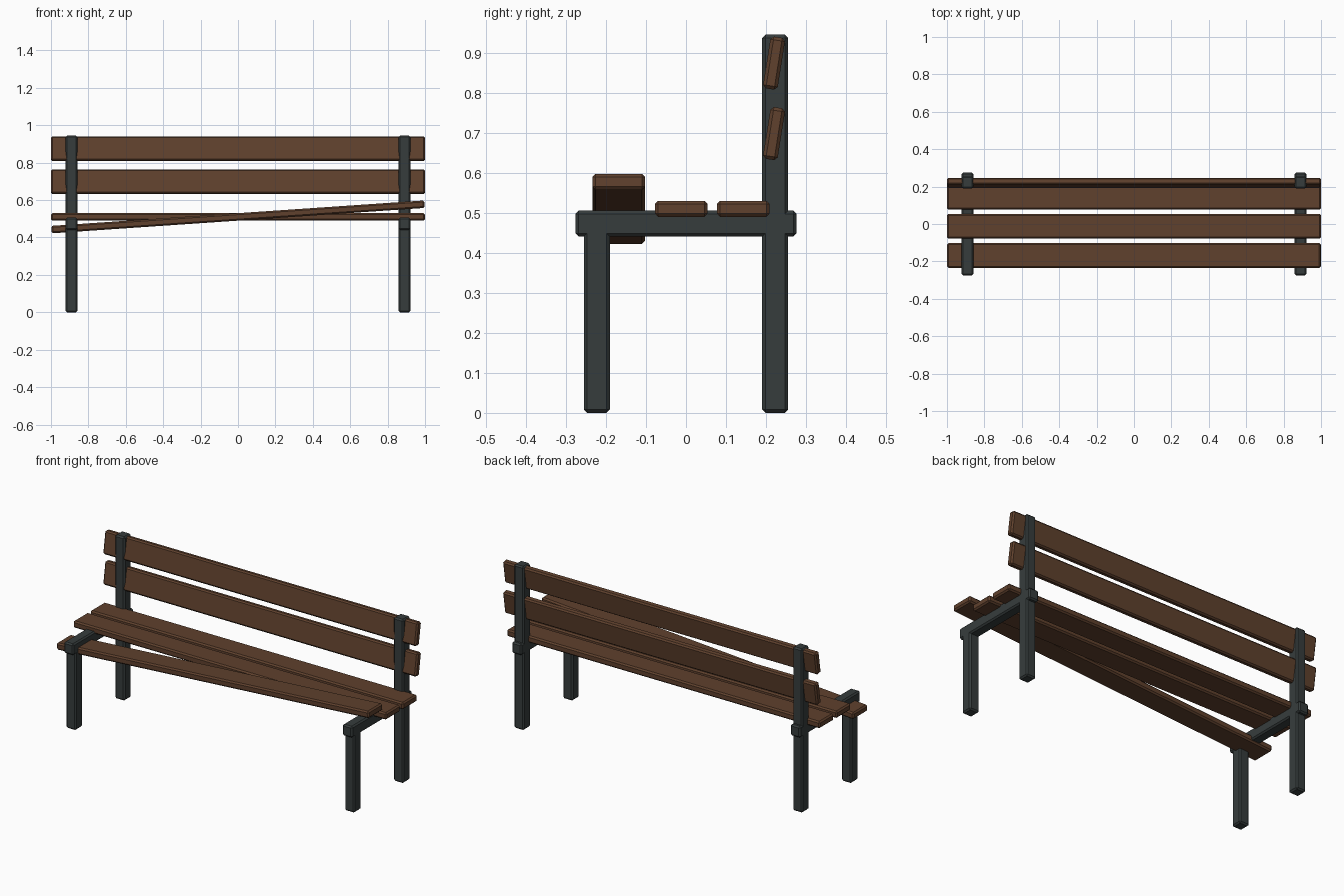
import bpy
from math import radians

cube = bpy.data.objects.get("Cube")
if cube:
    bpy.data.objects.remove(cube, do_unlink=True)


def material(name, colour):
    mat = bpy.data.materials.new(name)
    mat.use_nodes = True
    mat.diffuse_color = colour
    mat.node_tree.nodes["Principled BSDF"].inputs["Base Color"].default_value = colour
    return mat


wood = material("brown wood", (0.115, 0.052, 0.026, 1))
iron = material("dark grey iron", (0.037, 0.046, 0.046, 1))


def beam(name, size, centre, mat, tilt=(0, 0, 0)):
    """Chamfered box; tilt is in degrees."""
    bpy.ops.mesh.primitive_cube_add(size=1, location=centre)
    obj = bpy.context.object
    obj.name = name
    obj.scale = size
    bpy.ops.object.transform_apply(location=False, rotation=False, scale=True)
    obj.rotation_euler = [radians(a) for a in tilt]
    obj.data.materials.append(mat)
    bevel = obj.modifiers.new("chamfer", 'BEVEL')
    bevel.width = 0.008
    bevel.segments = 1
    return obj


# Frame at each end: front leg, tall back post and seat rail
THICK = 0.062
for side, x in (("right", -0.89), ("left", 0.89)):
    beam(side + "_front_leg", (THICK, 0.065, 0.48), (x, -0.223, 0.24), iron)
    beam(side + "_back_post", (THICK, 0.065, 0.945), (x, 0.223, 0.4725), iron)
    beam(side + "_seat_rail", (THICK, 0.552, 0.065), (x, 0, 0.473), iron)

# Seat planks, the front one hanging loose at a slant
SEAT = (2, 0.132, 0.04)
beam("loose_front_seat_plank", SEAT, (0, -0.168, 0.51), wood, (0, -3.9, 0))
beam("middle_seat_plank", SEAT, (0, -0.012, 0.51), wood)
beam("rear_seat_plank", SEAT, (0, 0.143, 0.51), wood)

# Leaning backrest planks
for name, z in (("lower", 0.698), ("upper", 0.874)):
    beam(name + "_back_plank", (2, 0.037, 0.131), (0, 0.22, z), wood, (-9, 0, 0))
